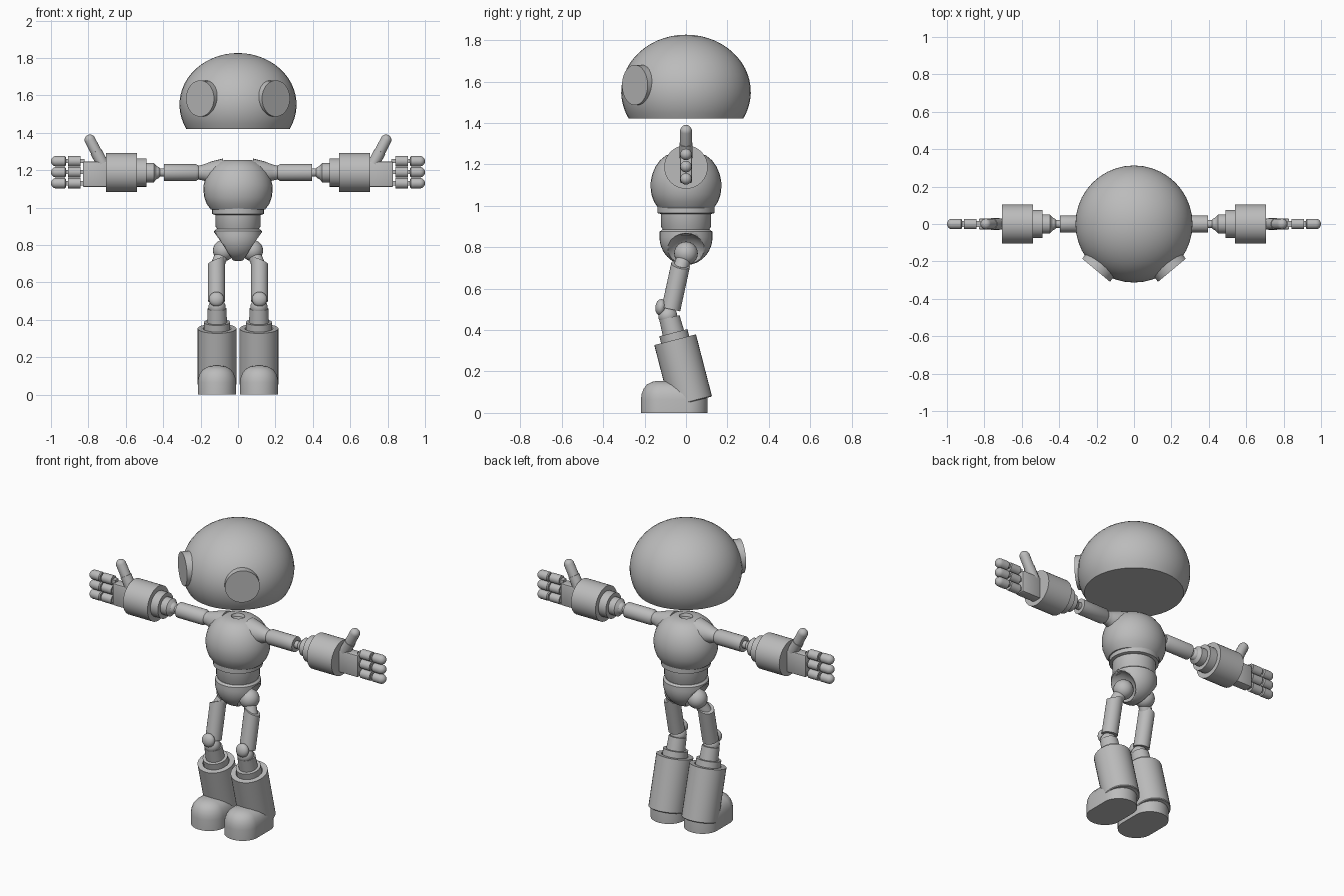
import bpy, bmesh, math
from mathutils import Vector

if "Cube" in bpy.data.objects:
    bpy.data.objects.remove(bpy.data.objects["Cube"])

grey = bpy.data.materials.new("plain grey")
grey.diffuse_color = (0.5, 0.5, 0.5, 1)
grey.use_nodes = True
grey.node_tree.nodes["Principled BSDF"].inputs["Base Color"].default_value = grey.diffuse_color
UP = (0, 0, 1)


def finish(bm, name, angle=35):
    """Turn a bmesh into a shaded object."""
    bmesh.ops.recalc_face_normals(bm, faces=bm.faces)
    mesh = bpy.data.meshes.new(name)
    bm.to_mesh(mesh)
    bm.free()
    mesh.materials.append(grey)
    ob = bpy.data.objects.new(name, mesh)
    bpy.context.collection.objects.link(ob)
    bpy.ops.object.select_all(action='DESELECT')
    ob.select_set(True)
    bpy.context.view_layer.objects.active = ob
    bpy.ops.object.shade_smooth_by_angle(angle=math.radians(angle))
    return ob


def loft(bm, rings):
    """Skin a list of vertex rings; a ring of one vertex is a pole."""
    for a, b in zip(rings, rings[1:]):
        n = max(len(a), len(b))
        for i in range(n):
            j = (i + 1) % n
            quad = [a[i % len(a)], a[j % len(a)], b[j % len(b)], b[i % len(b)]]
            bm.faces.new(list(dict.fromkeys(quad)))
    for r in (rings[0], rings[-1]):
        if len(r) > 2:
            bm.faces.new(r)


def lathe(name, profile, at, axis=UP, n=32, sx=1.0, slant=0.0):
    """Revolve (radius, height) points around an axis; slant skews the end cap."""
    bm = bmesh.new()
    turn = Vector(UP).rotation_difference(Vector(axis).normalized())
    rings = []
    for k, (r, h) in enumerate(profile):
        skew = slant if k == len(profile) - 1 else 0
        pts = [Vector((r * sx * math.cos(2 * math.pi * i / n), r * math.sin(2 * math.pi * i / n), h))
               for i in range(n if r > 0 else 1)]
        rings.append([bm.verts.new(Vector(at) + turn @ (p + Vector((0, 0, skew * p.x)))) for p in pts])
    loft(bm, rings)
    return finish(bm, name)


def rod(name, a, b, r, n=24, slant=0.0):
    d = Vector(b) - Vector(a)
    return lathe(name, [(r, 0), (r, d.length)], a, d, n, slant=slant)


def arc(r, h, lo=-90, hi=90, steps=10, rz=None):
    """Points of a (squashed) circular arc centred at height h."""
    rz = rz or r
    out = []
    for i in range(steps + 1):
        t = math.radians(lo + (hi - lo) * i / steps)
        out.append((0 if abs(math.cos(t)) < 1e-5 else r * math.cos(t), h + rz * math.sin(t)))
    return out


def ball(name, at, r, axis=UP, rz=None, n=24):
    return lathe(name, arc(r, 0, rz=rz, steps=12), at, axis, n)


def capsule_end(name, a, b, r):
    """Rod with a rounded far end."""
    d = Vector(b) - Vector(a)
    return lathe(name, [(r * 0.8, 0), (r, r * 0.2)] + arc(r, d.length - r, 0, 90, 6), a, d, 16)


def box(name, lo, hi, bevel=0.0):
    bm = bmesh.new()
    bmesh.ops.create_cube(bm, size=1)
    for v in bm.verts:
        v.co = Vector([(l + h) / 2 + c * (h - l) for l, h, c in zip(lo, hi, v.co)])
    if bevel:
        bmesh.ops.bevel(bm, geom=bm.edges[:], offset=bevel, segments=2, affect='EDGES', profile=0.5)
    return finish(bm, name)


# Head: squashed dome with a flat underside
lathe("head", arc(0.313, 1.55, -28, 90, 18, rz=0.276), (0, 0, 0), n=40)

# Chest with neck recess, then waist rings
lathe("chest", [(0.135, 0.99), (0.155, 1.02), (0.167, 1.055), (0.171, 1.09), (0.170, 1.12), (0.162, 1.155),
                (0.147, 1.19), (0.125, 1.22), (0.098, 1.242), (0.07, 1.253), (0.036, 1.255), (0.03, 1.238),
                (0, 1.238)], (0, 0, 0), sx=1.08)
lathe("waist_ring", [(0.125, 1.0), (0.138, 0.995), (0.138, 0.965), (0.12, 0.96)], (0, 0, 0))
lathe("abdomen", [(0.121, 0.975), (0.121, 0.90), (0.112, 0.885), (0.112, 0.86)], (0, 0, 0))

# Pelvis bowl with scooped hip sockets
pelvis = lathe("pelvis", arc(0.128, 0.85, -90, 0, 12, rz=0.136) + [(0.127, 0.875), (0.115, 0.885)], (0, 0, 0))
for s in (-1, 1):
    cutter = ball("socket_cutter", (s * 0.14, 0, 0.75), 0.118, n=32)
    cutter.hide_render = True
    mod = pelvis.modifiers.new("socket", 'BOOLEAN')
    mod.operation, mod.object, mod.solver = 'DIFFERENCE', cutter, 'EXACT'
    bpy.context.view_layer.objects.active = pelvis
    bpy.ops.object.modifier_apply(modifier=mod.name)
    bpy.data.objects.remove(cutter)

AZ = 1.187  # arm height
for s, side in ((-1, "right"), (1, "left")):
    def P(x, y, z):
        return Vector((s * x, y, z))
    out = (s, 0, 0)

    # Eye disc
    look = P(0.64, -0.77, 0)
    lathe(side + "_eye", [(0.097, -0.11), (0.097, 0)], P(0.203, -0.247, 1.583), look)

    # Shoulder, upper arm and stepped forearm
    lathe(side + "_shoulder", [(0.075, 0.08), (0.06, 0.14), (0.043, 0.185)] + arc(0.04, 0.195, 0, 90, 6),
          (0, 0, AZ), out, 24)
    lathe(side + "_upper_arm", [(0.036, 0.21), (0.045, 0.225), (0.045, 0.395)], (0, 0, AZ), out, 24)
    rod(side + "_elbow_pin", P(0.38, 0, AZ), P(0.44, 0, AZ), 0.022)
    ball(side + "_elbow", P(0.445, 0, AZ), 0.036)
    lathe(side + "_forearm", [(0.034, 0.435), (0.052, 0.45), (0.052, 0.49), (0.076, 0.49), (0.076, 0.54),
                              (0.105, 0.54), (0.105, 0.705)], (0, 0, AZ), out)

    # Palm, fingers and thumb
    xs = sorted((s * 0.70, s * 0.83))
    box(side + "_palm", (xs[0], -0.03, 1.11), (xs[1], 0.03, 1.245), 0.008)
    for k, z in enumerate((1.13, 1.189, 1.248)):
        tag = f"{side}_finger_{k + 1}"
        box(tag + "_hinge", [min(s * 0.82, s * 0.94), -0.016, z - 0.011],
            [max(s * 0.82, s * 0.94), 0.016, z + 0.011])
        rod(tag + "_base", P(0.842, 0, z), P(0.908, 0, z), 0.028, 16)
        capsule_end(tag + "_tip", P(0.92, 0, z), P(1.0, 0, z), 0.028)
    rod(side + "_thumb_base", P(0.725, 0, 1.235), P(0.76, 0, 1.30), 0.032, 16)
    capsule_end(side + "_thumb_tip", P(0.757, 0, 1.295), P(0.805, 0, 1.387), 0.029)

    # Hip, thigh and knee
    ball(side + "_hip", P(0.077, 0, 0.77), 0.057)
    rod(side + "_hip_link", P(0.08, -0.005, 0.76), P(0.112, -0.03, 0.69), 0.036)
    rod(side + "_thigh", P(0.115, -0.073, 0.50), P(0.115, -0.026, 0.715), 0.046, slant=-0.4 * s)
    ball(side + "_knee", P(0.112, -0.088, 0.468), 0.046)
    ball(side + "_knee_cap", P(0.115, -0.122, 0.51), 0.04, (0, -1, 0.15), 0.026)

    # Shin, collar and boot shaft share one leaning axis
    lathe(side + "_boot", [(0.1, 0.0), (0.104, 0.004), (0.104, 0.31), (0.075, 0.31), (0.07, 0.30),
                           (0.07, 0.345), (0.053, 0.345), (0.05, 0.42)],
          P(0.112, 0.025, 0.053), (0, -0.25, 0.968))

    # Foot: rounded sole rising to a domed toe
    bm = bmesh.new()
    rings = []
    for q, z in ((1, 0), (1, 0.065), (0.97, 0.09), (0.88, 0.115), (0.72, 0.136), (0.45, 0.15), (0.15, 0.155)):
        ring = []
        for i in range(32):
            t = 2 * math.pi * (i + 0.5) / 32
            mid = 0.005 if math.sin(t) > 0 else -0.118
            ring.append(bm.verts.new(P(0.113 + 0.102 * q * math.cos(t), mid + 0.1 * q * math.sin(t), z)))
        rings.append(ring)
    loft(bm, rings)
    finish(bm, side + "_foot")
